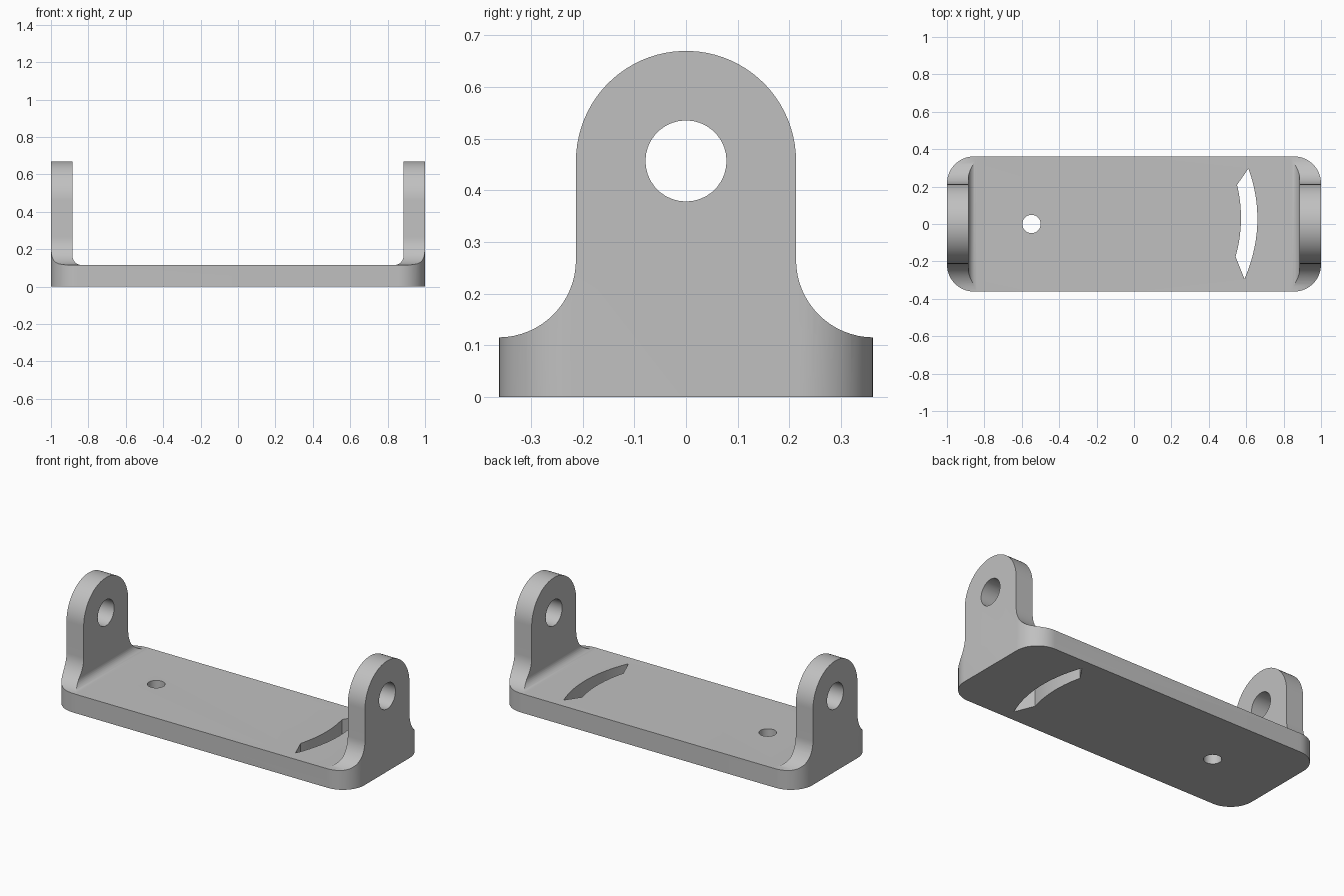
import bpy
import bmesh
from math import cos, sin, pi, radians
from mathutils import Vector

cube = bpy.data.objects.get("Cube")
if cube:
    bpy.data.objects.remove(cube, do_unlink=True)

HALF_Y = 0.3615     # half depth of the base
FLOOR = 0.115       # base thickness
LUG = 0.213         # half width of an ear, also its top radius
PIVOT_Z = 0.457

grey = bpy.data.materials.new("plain grey")
grey.use_nodes = True
colour = (0.53, 0.53, 0.53, 1)
grey.diffuse_color = colour
grey.node_tree.nodes["Principled BSDF"].inputs["Base Color"].default_value = colour


def arc(cx, cy, r, start, end, steps=16):
    angles = [radians(start + (end - start) * i / steps) for i in range(steps + 1)]
    return [(cx + r * cos(a), cy + r * sin(a)) for a in angles]


def mirrored(half):
    """Close a right-hand half outline with its mirror image."""
    return half + [(-u, v) for u, v in reversed(half)]


def prism(name, outline, axis, low, high):
    """Extrude a 2D outline along the x, y or z axis."""
    place = {"x": lambda u, v, d: (d, u, v),
             "y": lambda u, v, d: (u, d, v),
             "z": lambda u, v, d: (u, v, d)}[axis]
    bm = bmesh.new()
    face = bm.faces.new([bm.verts.new(place(u, v, low)) for u, v in outline])
    extruded = bmesh.ops.extrude_face_region(bm, geom=[face])["geom"]
    moved = [g for g in extruded if isinstance(g, bmesh.types.BMVert)]
    bmesh.ops.translate(bm, verts=moved, vec=Vector(place(0, 0, high - low)))
    bmesh.ops.recalc_face_normals(bm, faces=bm.faces)
    mesh = bpy.data.meshes.new(name)
    bm.to_mesh(mesh)
    bm.free()
    mesh.materials.append(grey)
    obj = bpy.data.objects.new(name, mesh)
    bpy.context.collection.objects.link(obj)
    return obj


def combine(target, tool, operation):
    """Apply a boolean and discard the tool."""
    bpy.context.view_layer.objects.active = target
    mod = target.modifiers.new("cut", "BOOLEAN")
    mod.operation, mod.solver, mod.object = operation, "EXACT", tool
    bpy.ops.object.modifier_apply(modifier=mod.name)
    bpy.data.objects.remove(tool, do_unlink=True)


# Footprint with rounded corners
r = 0.145
right = arc(1 - r, r - HALF_Y, r, -90, 0) + arc(1 - r, HALF_Y - r, r, 0, 90)
bracket = prism("bracket", mirrored(right), "z", 0, 1)

# Front section: floor and two upright walls with inner fillets
wall, f = 0.885, 0.05
channel = [(1.1, -0.1), (1.1, 0.8), (wall, 0.8)] + arc(wall - f, FLOOR + f, f, 0, -90, 8)
combine(bracket, prism("channel", mirrored(channel), "y", -0.6, 0.6), "INTERSECT")

# Side section: round-topped ears flaring into the base
flare = 0.15
side = [(0.5, -0.1), (0.5, FLOOR + 0.0005)]
side += arc(LUG + flare, FLOOR + 0.0005 + flare, flare, -90, -180)
side += arc(0, PIVOT_Z, LUG, 0, 88, 20)
combine(bracket, prism("ear_outline", mirrored(side), "x", -1.2, 1.2), "INTERSECT")

# Pivot holes through both ears, and the round hole in the base
combine(bracket, prism("pivot_hole", arc(0, PIVOT_Z, 0.0785, 0, 350, 35), "x", -1.3, 1.3), "DIFFERENCE")
combine(bracket, prism("base_hole", arc(-0.548, 0, 0.049, 0, 348.75, 31), "z", -0.2, 0.3), "DIFFERENCE")


def bow(a, b, c, steps=14):
    """Shallow curve through three points, x as a quadratic of y."""
    points = []
    for i in range(steps + 1):
        y = a[1] + (c[1] - a[1]) * i / steps
        x = (a[0] * (y - b[1]) * (y - c[1]) / ((a[1] - b[1]) * (a[1] - c[1]))
             + b[0] * (y - a[1]) * (y - c[1]) / ((b[1] - a[1]) * (b[1] - c[1]))
             + c[0] * (y - a[1]) * (y - b[1]) / ((c[1] - a[1]) * (c[1] - b[1])))
        points.append((x, y))
    return points


# Curved adjustment slot with pointed ends
slot = bow((0.591, -0.294), (0.66, 0.03), (0.612, 0.297))
slot += bow((0.551, 0.209), (0.572, 0.02), (0.543, -0.175))
combine(bracket, prism("curved_slot", slot, "z", -0.2, 0.3), "DIFFERENCE")

# Smooth the curved walls, keep the corners crisp
bpy.ops.object.select_all(action="DESELECT")
bracket.select_set(True)
bpy.context.view_layer.objects.active = bracket
bpy.ops.object.shade_smooth_by_angle(angle=radians(30))
